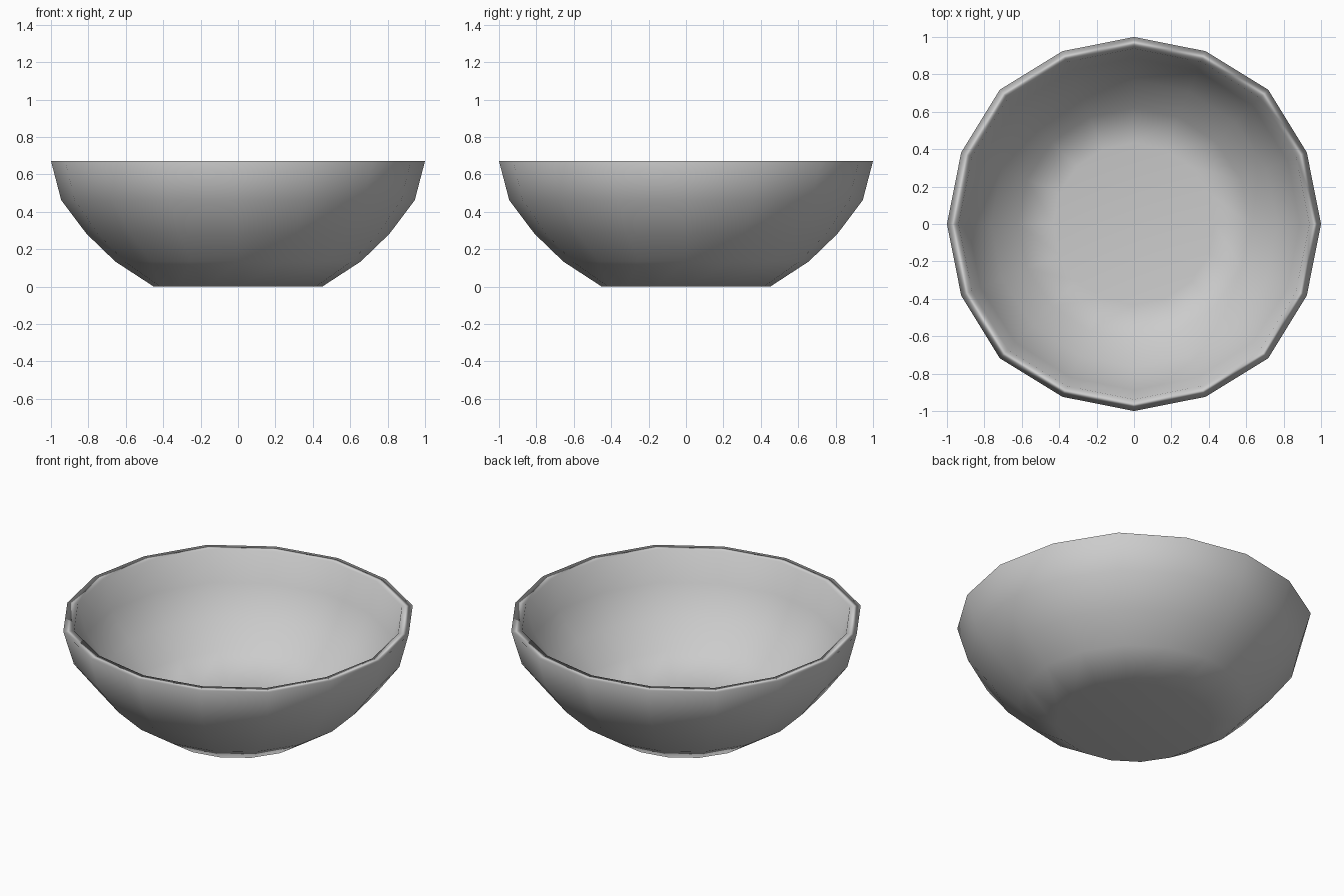
import bpy, bmesh
from math import cos, sin, pi

if "Cube" in bpy.data.objects:
    bpy.data.objects.remove(bpy.data.objects["Cube"])

SIDES = 16
# bowl section (radius, height, diagonal bulge): up the outside, over the rim, down the inside
PROFILE = [(0.45, 0.0, 1), (0.657, 0.135, 1), (0.81, 0.283, 1.003), (0.945, 0.462, 1.009),
           (1.0, 0.672, 1.015), (0.938, 0.672, 1.015), (0.888, 0.489, 1.009),
           (0.765, 0.322, 1.003), (0.62, 0.182, 1), (0.432, 0.06, 1)]


def ring(bm, radius, height, bulge):
    verts = []
    for i in range(SIDES):
        r = radius * (bulge if i % 4 == 2 else 1)
        a = 2 * pi * i / SIDES
        verts.append(bm.verts.new((r * cos(a), r * sin(a), height)))
    return verts


bm = bmesh.new()
rings = [ring(bm, *p) for p in PROFILE]

# walls and rim
for a, b in zip(rings, rings[1:]):
    for i in range(SIDES):
        j = (i + 1) % SIDES
        bm.faces.new((a[i], a[j], b[j], b[i]))

# base and inner floor
bm.faces.new(rings[0][::-1])
bm.faces.new(rings[-1])
bmesh.ops.recalc_face_normals(bm, faces=bm.faces)
for f in bm.faces:
    f.smooth = True

mesh = bpy.data.meshes.new("bowl")
bm.to_mesh(mesh)
bm.free()
bowl = bpy.data.objects.new("bowl", mesh)
bpy.context.collection.objects.link(bowl)

# large faces dominate the soft shading, so rim and base stay crisp
mod = bowl.modifiers.new("weighted_shading", 'WEIGHTED_NORMAL')
mod.mode = 'FACE_AREA'
mod.weight = 50
